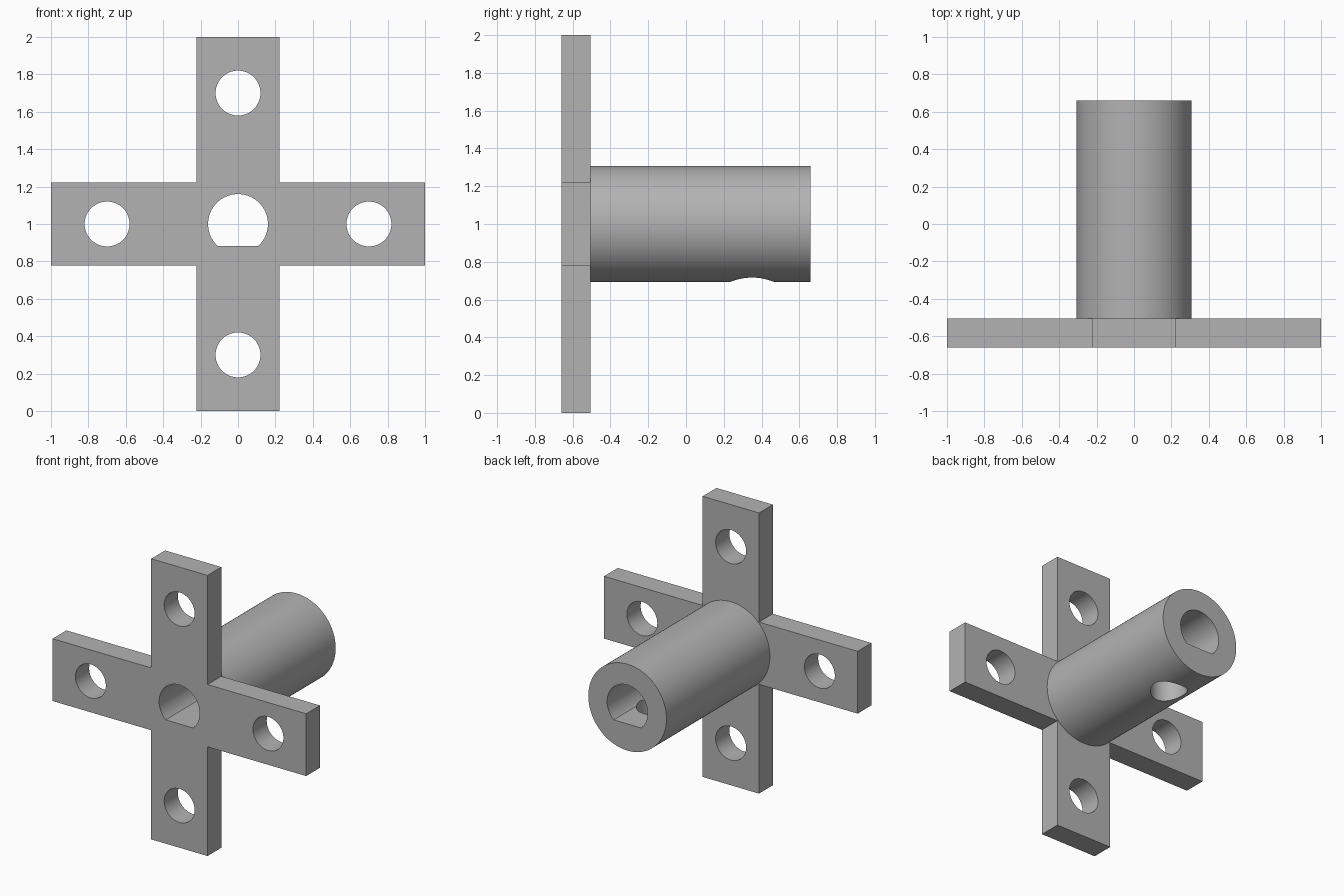
import bpy, bmesh, math
from mathutils import Matrix, Vector

cube = bpy.data.objects.get("Cube")
if cube:
    bpy.data.objects.remove(cube, do_unlink=True)

grey = bpy.data.materials.new("metal_grey")
grey.use_nodes = True
colour = (0.45, 0.45, 0.45, 1)
grey.diffuse_color = colour
bsdf = next(n for n in grey.node_tree.nodes if n.type == 'BSDF_PRINCIPLED')
bsdf.inputs["Base Color"].default_value = colour

CENTRE = 1.0             # height of the axis
FRONT, BACK, END = -0.66, -0.505, 0.66
ARM, TUBE, BORE, HOLE = 0.222, 0.308, 0.16, 0.12


def circle(radius, x=0, z=0, sides=64):
    return [(x + radius * math.cos(math.tau * i / sides),
             z + radius * math.sin(math.tau * i / sides)) for i in range(sides)]


def prism(name, outline, y0, y1):
    """Extrude an outline in the xz plane from y0 to y1."""
    bm = bmesh.new()
    face = bm.faces.new([bm.verts.new((x, y0, z + CENTRE)) for x, z in outline])
    grown = bmesh.ops.extrude_face_region(bm, geom=[face])["geom"]
    bmesh.ops.translate(bm, vec=(0, y1 - y0, 0),
                        verts=[v for v in grown if isinstance(v, bmesh.types.BMVert)])
    bmesh.ops.recalc_face_normals(bm, faces=bm.faces)
    mesh = bpy.data.meshes.new(name)
    bm.to_mesh(mesh)
    bm.free()
    mesh.materials.append(grey)
    obj = bpy.data.objects.new(name, mesh)
    bpy.context.collection.objects.link(obj)
    return obj


def combine(target, other, operation):
    """Apply a boolean and discard the helper."""
    other.hide_render = True
    mod = target.modifiers.new(operation, 'BOOLEAN')
    mod.operation, mod.object, mod.solver = operation, other, 'EXACT'
    bpy.context.view_layer.objects.active = target
    bpy.ops.object.modifier_apply(modifier=mod.name)
    bpy.data.objects.remove(other, do_unlink=True)


# Cross plate: one quarter of the outline turned four times
quarter = [(ARM, ARM), (ARM, 1), (-ARM, 1)]
outline = []
for turn in range(4):
    rot = Matrix.Rotation(turn * math.pi / 2, 2)
    outline += [tuple(rot @ Vector(p)) for p in quarter]
bracket = prism("cross_bracket", outline, FRONT, BACK)

# Tube rooted inside the plate
combine(bracket, prism("tube", circle(TUBE, sides=96), FRONT + 0.08, END), 'UNION')

# Mounting hole in each arm
for x, z in ((0.7, 0), (-0.7, 0), (0, 0.7), (0, -0.7)):
    combine(bracket, prism("arm_hole", circle(HOLE, x, z), -1, 0), 'DIFFERENCE')

# D-shaped shaft bore with a flat floor
flat = -0.118
start = math.asin(flat / BORE)
sweep = math.pi - 2 * start
bore = [(BORE * math.cos(start + sweep * i / 48),
         BORE * math.sin(start + sweep * i / 48)) for i in range(49)]
combine(bracket, prism("shaft_bore", bore, -1, 1), 'DIFFERENCE')

# Set screw hole from the underside into the bore
screw = prism("screw_hole", circle(HOLE), 0, 0.4)
screw.data.transform(Matrix.Translation((0, 0.35, 0.55))
                     @ Matrix.Rotation(math.pi / 2, 4, 'X')
                     @ Matrix.Translation((0, 0, -CENTRE)))
combine(bracket, screw, 'DIFFERENCE')

# Smooth round walls, sharp edges kept
bpy.ops.object.select_all(action='DESELECT')
bracket.select_set(True)
bpy.context.view_layer.objects.active = bracket
bpy.ops.object.shade_smooth_by_angle(angle=math.radians(30))
